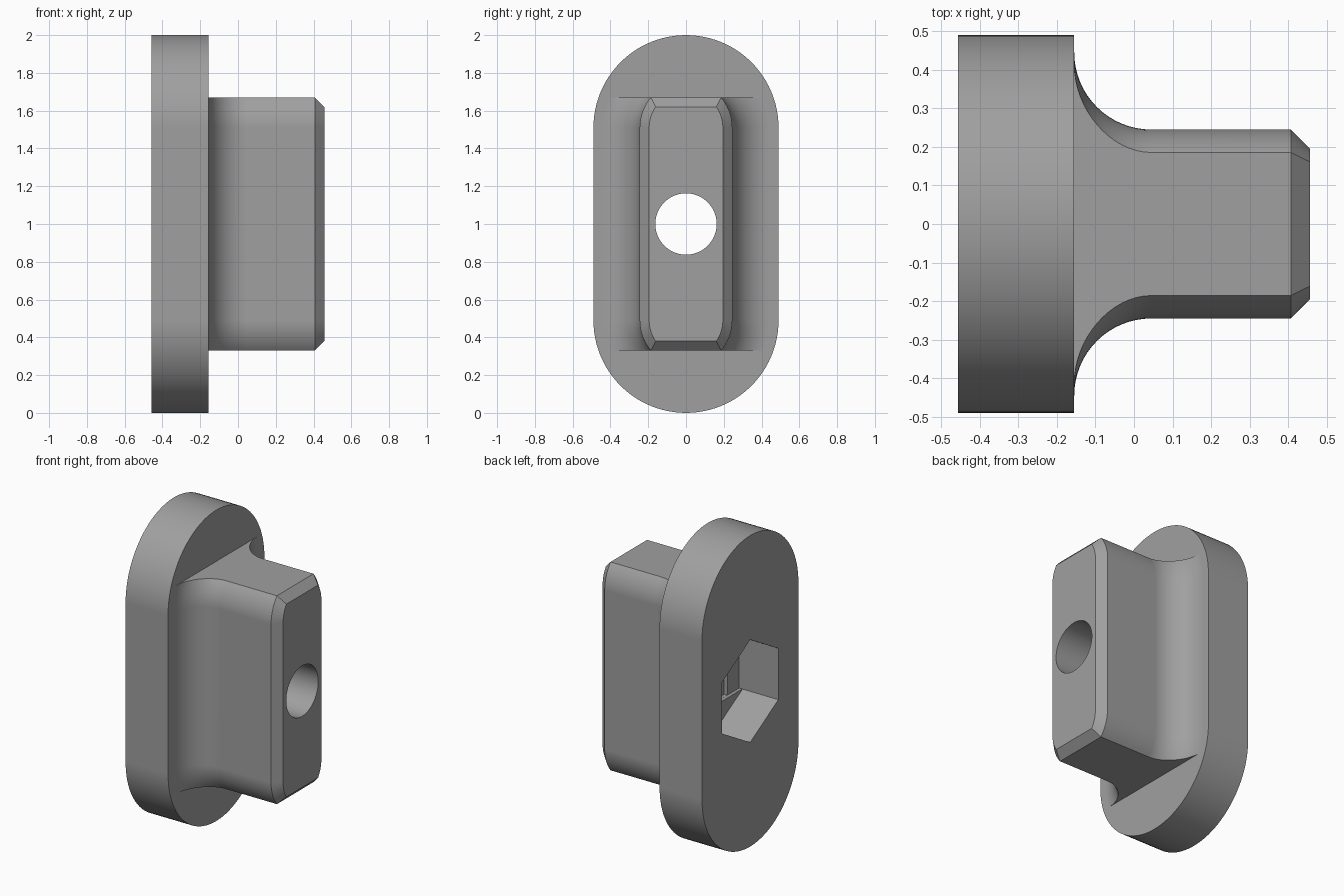
import bpy, bmesh, math

if "Cube" in bpy.data.objects:
    bpy.data.objects.remove(bpy.data.objects["Cube"])

grey = bpy.data.materials.new("grey")
grey.diffuse_color = (0.35, 0.35, 0.35, 1)
grey.use_nodes = True
grey.node_tree.nodes["Principled BSDF"].inputs["Base Color"].default_value = grey.diffuse_color

MID, STRAIGHT = 1.0, 0.51      # centre height, half length of the straight sides


def loft(name, rings):
    """Join rings of (x, [(y, z), ...]) into a closed solid along x."""
    bm = bmesh.new()
    loops = [[bm.verts.new((x, y, z)) for y, z in pts] for x, pts in rings]
    n = len(loops[0])
    for a, b in zip(loops, loops[1:]):
        for i in range(n):
            j = (i + 1) % n
            bm.faces.new((a[i], a[j], b[j], b[i]))
    bm.faces.new(loops[0])
    bm.faces.new(loops[-1])
    bmesh.ops.recalc_face_normals(bm, faces=bm.faces)
    me = bpy.data.meshes.new(name)
    bm.to_mesh(me)
    bm.free()
    ob = bpy.data.objects.new(name, me)
    bpy.context.collection.objects.link(ob)
    me.materials.append(grey)
    return ob


def slot_section(r, h, steps):
    """Rounded slot of radius r whose ends are cut flat h above the arc centres."""
    end = math.asin(h / r)
    quarter = [(r * math.cos(end * i / steps), STRAIGHT + r * math.sin(end * i / steps))
               for i in range(steps + 1)]
    right = [(y, -z) for y, z in reversed(quarter)] + quarter
    left = [(-y, -z) for y, z in reversed(right)]
    left = [(-y, z) for y, z in reversed(right)]
    return [(y, MID + z) for y, z in right + left]


def polygon(r, n, start=0.0):
    return [(r * math.cos(start + math.tau * i / n), MID + r * math.sin(start + math.tau * i / n))
            for i in range(n)]


def rectangle(hy, hz):
    return [(-hy, MID - hz), (hy, MID - hz), (hy, MID + hz), (-hy, MID + hz)]


def prism(name, x0, x1, pts):
    return loft(name, [(x0, pts), (x1, pts)])


def combine(target, other, operation):
    mod = target.modifiers.new(operation, 'BOOLEAN')
    mod.operation = operation
    mod.solver = 'EXACT'
    mod.object = other
    bpy.context.view_layer.objects.active = target
    bpy.ops.object.modifier_apply(modifier=mod.name)
    bpy.data.objects.remove(other)


# Flange: rounded plate, full semicircular ends
arc = [math.pi * i / 48 for i in range(49)]
upper = [(0.49 * math.cos(a), MID + STRAIGHT + 0.49 * math.sin(a)) for a in arc]
lower = [(-y, 2 * MID - z) for y, z in upper]
plug = prism("plug", -0.457, -0.155, upper + lower)

# Stem: flat-ended slot section, flared into the flange, chamfered at the tip
R, FILLET, H = 0.245, 0.20, 0.16
rings = [(-0.19, slot_section(R + FILLET, H, 10))]
for i in range(17):
    a = math.pi / 2 * i / 16
    rings.append((-0.155 + FILLET * (1 - math.cos(a)),
                  slot_section(R + FILLET * (1 - math.sin(a)), H, 10)))
rings.append((0.407, slot_section(R, H, 10)))
rings.append((0.457, slot_section(R - 0.05, H - 0.05, 10)))
combine(plug, loft("stem", rings), 'UNION')

# Hexagonal nut pocket, two shallow steps, and the through hole
combine(plug, prism("nut_pocket", -0.6, -0.202, polygon(0.33, 6, math.pi / 2)), 'DIFFERENCE')
combine(plug, prism("slot_step", -0.25, -0.18, rectangle(0.284, 0.163)), 'DIFFERENCE')
combine(plug, prism("square_step", -0.23, -0.158, rectangle(0.163, 0.1625)), 'DIFFERENCE')
combine(plug, prism("bolt_hole", -0.22, 0.6, polygon(0.1624, 64)), 'DIFFERENCE')

# Smooth curves, crisp edges, flat plate faces
bpy.ops.object.select_all(action='DESELECT')
plug.select_set(True)
bpy.context.view_layer.objects.active = plug
bpy.ops.object.shade_smooth_by_angle(angle=math.radians(25))
weighted = plug.modifiers.new("flat_faces", 'WEIGHTED_NORMAL')
weighted.keep_sharp = True
